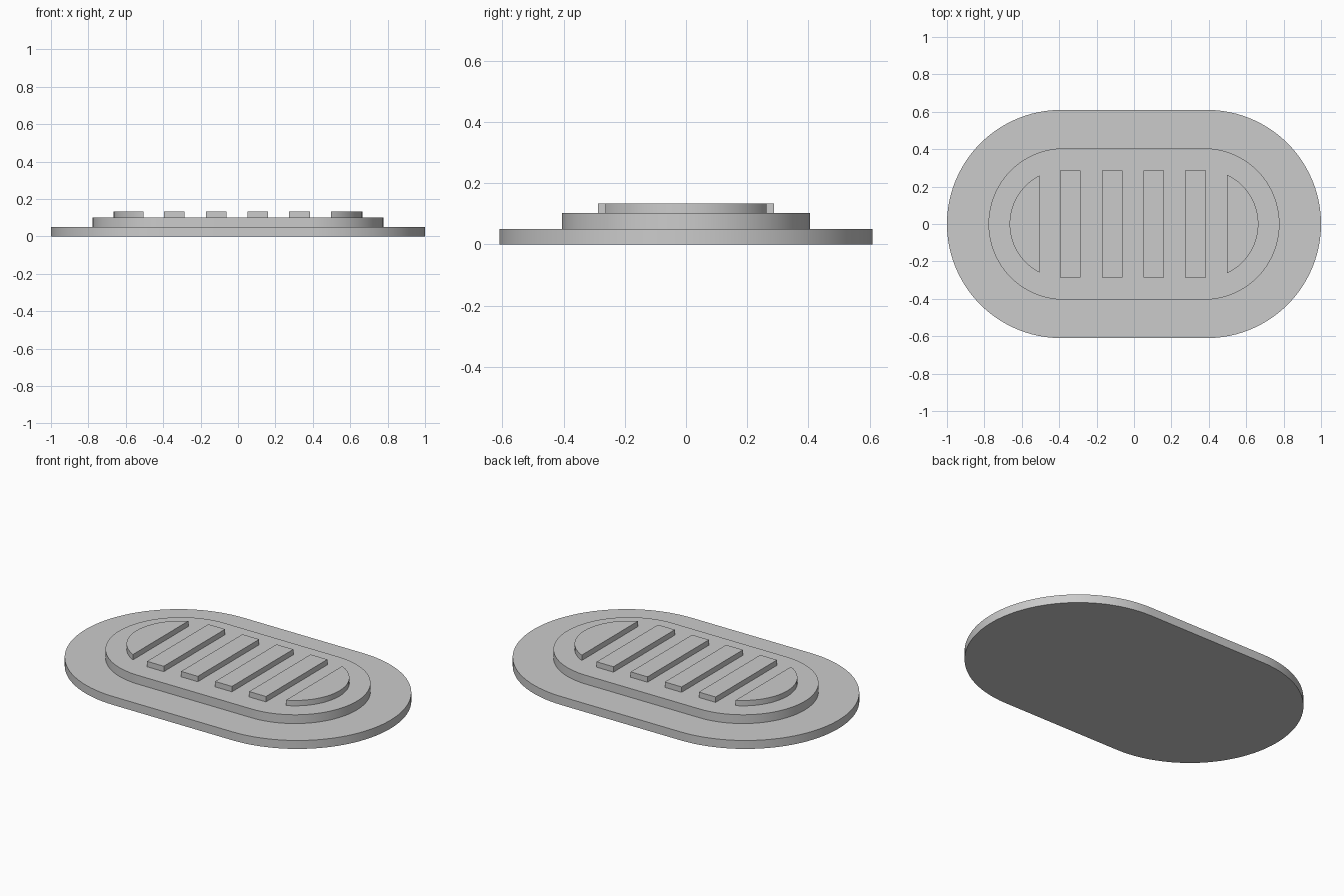
import bpy, bmesh
from math import acos, cos, pi, radians, sin

cube = bpy.data.objects.get("Cube")
if cube:
    bpy.data.objects.remove(cube, do_unlink=True)

grey = bpy.data.materials.new("plain grey")
grey.use_nodes = True
colour = (0.6, 0.6, 0.6, 1)
grey.diffuse_color = colour
grey.node_tree.nodes["Principled BSDF"].inputs["Base Color"].default_value = colour


def arc(centre, radius, half_angle, side=1, steps=48):
    """Counter-clockwise arc bulging toward +x (side 1) or -x (side -1)."""
    angles = [half_angle * (2 * i / steps - 1) for i in range(steps + 1)]
    return [(side * (centre + radius * cos(a)), side * radius * sin(a)) for a in angles]


def slab(name, outline, bottom, top):
    """Extrude a flat outline into a solid slab."""
    bm = bmesh.new()
    face = bm.faces.new([bm.verts.new((x, y, bottom)) for x, y in outline])
    raised = bmesh.ops.extrude_face_region(bm, geom=[face], use_keep_orig=True)
    for item in raised["geom"]:
        if isinstance(item, bmesh.types.BMVert):
            item.co.z = top
    bmesh.ops.recalc_face_normals(bm, faces=bm.faces)
    mesh = bpy.data.meshes.new(name)
    bm.to_mesh(mesh)
    bm.free()
    mesh.materials.append(grey)
    obj = bpy.data.objects.new(name, mesh)
    bpy.context.collection.objects.link(obj)
    bpy.ops.object.select_all(action="DESELECT")
    obj.select_set(True)
    bpy.context.view_layer.objects.active = obj
    bpy.ops.object.shade_smooth_by_angle(angle=radians(30))
    return obj


def stadium(centre, radius):
    return arc(centre, radius, pi / 2) + arc(centre, radius, pi / 2, -1)


# Stepped plates
slab("base_plate", stadium(0.39, 0.61), 0, 0.05)
slab("raised_plate", stadium(0.373, 0.405), 0.05, 0.102)

# Straight grip bars across the middle
RIB_TOP, HALF_DEPTH, HALF_WIDTH = 0.134, 0.287, 0.055
for i in range(4):
    x = -0.34 + 0.223 * i
    low, high = x - HALF_WIDTH, x + HALF_WIDTH
    slab(f"grip_bar_{i + 1}",
         [(low, -HALF_DEPTH), (high, -HALF_DEPTH), (high, HALF_DEPTH), (low, HALF_DEPTH)],
         0.102, RIB_TOP)

# Rounded grip segments at both ends
CENTRE, RADIUS = 0.374, 0.291
for name, side, chord in (("left_end_grip", 1, 0.498), ("right_end_grip", -1, 0.506)):
    slab(name, arc(CENTRE, RADIUS, acos((chord - CENTRE) / RADIUS), side), 0.102, RIB_TOP)
